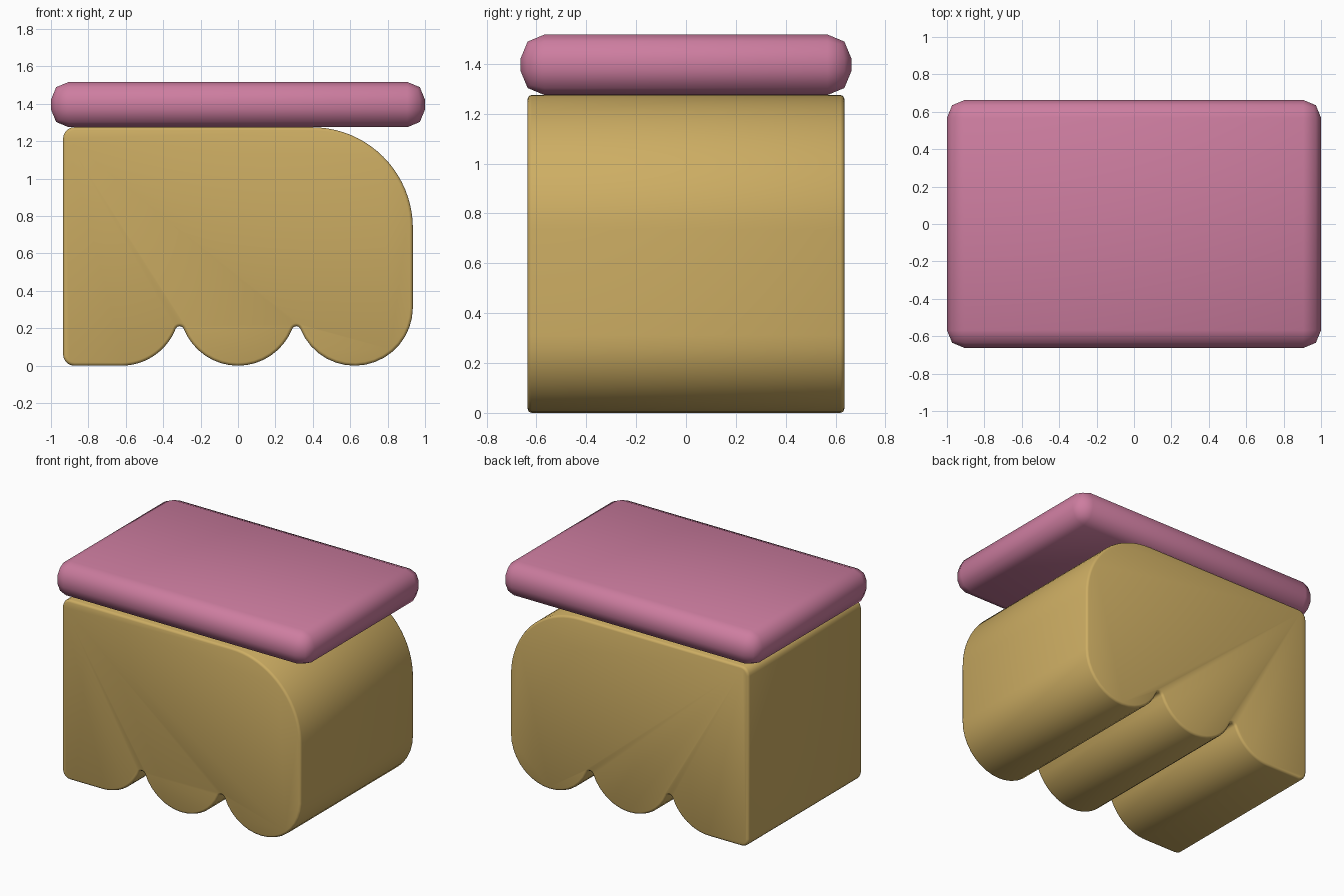
import bpy
import bmesh
from math import cos, sin, radians, sqrt, atan2, degrees

cube = bpy.data.objects.get("Cube")
if cube:
    bpy.data.objects.remove(cube, do_unlink=True)


def make_material(name, colour):
    mat = bpy.data.materials.new(name)
    mat.use_nodes = True
    mat.diffuse_color = colour
    mat.node_tree.nodes["Principled BSDF"].inputs["Base Color"].default_value = colour
    return mat


def arc(cx, cz, r, start, end, steps):
    """Points on an arc in the front plane, angles in degrees."""
    angles = [radians(start + (end - start) * i / steps) for i in range(steps + 1)]
    return [(cx + r * cos(a), cz + r * sin(a)) for a in angles]


def finish(bm, name, mat, bevel, segments):
    """Turn a bmesh into a bevelled, smooth-shaded object."""
    bmesh.ops.recalc_face_normals(bm, faces=bm.faces)
    mesh = bpy.data.meshes.new(name)
    bm.to_mesh(mesh)
    bm.free()
    mesh.materials.append(mat)
    obj = bpy.data.objects.new(name, mesh)
    bpy.context.collection.objects.link(obj)
    mod = obj.modifiers.new("soft_edges", "BEVEL")
    mod.width = bevel
    mod.segments = segments
    mod.limit_method = "ANGLE"
    mod.angle_limit = radians(60)
    mod.use_clamp_overlap = False
    bpy.ops.object.select_all(action="DESELECT")
    obj.select_set(True)
    bpy.context.view_layer.objects.active = obj
    bpy.ops.object.modifier_apply(modifier=mod.name)
    bpy.ops.object.shade_smooth_by_angle(angle=radians(50))
    return obj


gold = make_material("warm gold", (0.61, 0.42, 0.125, 1))
pink = make_material("dusty pink", (0.61, 0.205, 0.35, 1))

# Body profile: three scalloped feet, one large rounded shoulder
half_w, height, depth = 0.935, 1.275, 0.635
lobe = half_w / 3
notch = 0.024
drop = sqrt((lobe + notch) ** 2 - lobe ** 2)
tilt = degrees(atan2(drop, lobe))
profile = arc(-half_w + 0.06, 0.06, 0.06, 180, 270, 5)
for cx in (-2 * lobe, 0, 2 * lobe):
    start = 270 if cx < 0 else 180 + tilt
    end = 360 if cx > 0 else 360 - tilt
    profile += arc(cx, lobe, lobe, start, end, 16)
    if cx <= 0:
        profile += arc(cx + lobe, lobe - drop, notch, 180 - tilt, tilt, 8)[1:-1]
shoulder = 0.54
profile += arc(half_w - shoulder, height - shoulder, shoulder, 0, 90, 20)
profile += arc(-half_w + 0.06, height - 0.06, 0.06, 90, 180, 5)

# Body: extrude the profile from front to back
bm = bmesh.new()
face = bm.faces.new([bm.verts.new((x, -depth, z)) for x, z in profile])
moved = bmesh.ops.extrude_face_region(bm, geom=[face], use_keep_orig=True)["geom"]
bmesh.ops.translate(bm, vec=(0, 2 * depth, 0),
                    verts=[v for v in moved if isinstance(v, bmesh.types.BMVert)])
finish(bm, "scalloped_body", gold, 0.016, 2)

# Top slab: soft block resting on the body
bm = bmesh.new()
bmesh.ops.create_cube(bm, size=1)
bmesh.ops.scale(bm, vec=(2, 1.326, 0.242), verts=bm.verts)
bmesh.ops.translate(bm, vec=(0, 0, 1.396), verts=bm.verts)
finish(bm, "top_slab", pink, 0.095, 2)
